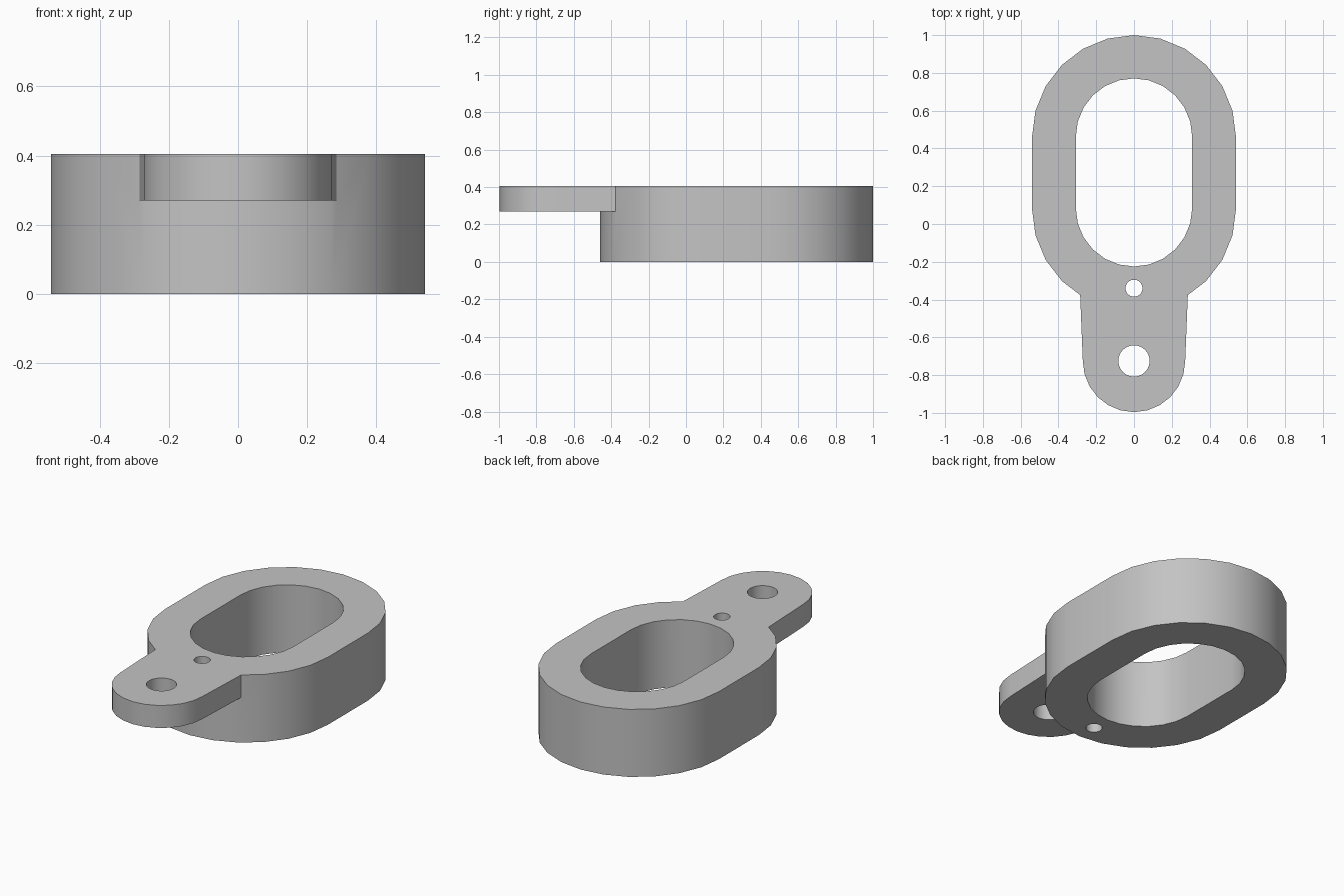
import bpy, bmesh
from math import sin, cos, pi

cube = bpy.data.objects.get("Cube")
if cube:
    bpy.data.objects.remove(cube, do_unlink=True)

TOP = 0.405
TAB_BOTTOM = 0.27
HOLE_Y = -0.725

grey = bpy.data.materials.new("plain grey")
grey.use_nodes = True
colour = (0.55, 0.55, 0.55, 1)
grey.diffuse_color = colour
grey.node_tree.nodes["Principled BSDF"].inputs["Base Color"].default_value = colour


def arc(radius, y, start, end, steps):
    """Points on an arc centred on x = 0."""
    angles = [start + (end - start) * i / steps for i in range(steps + 1)]
    return [(radius * cos(a), y + radius * sin(a)) for a in angles]


def slot(radius, back, front):
    """Outline with two straight sides and half-round ends."""
    return arc(radius, back, 0, pi, 12) + arc(radius, front, pi, 2 * pi, 12)


def prism(name, outline, bottom, top):
    bm = bmesh.new()
    base = bm.faces.new([bm.verts.new((x, y, bottom)) for x, y in outline])
    extruded = bmesh.ops.extrude_face_region(bm, geom=[base])["geom"]
    verts = [v for v in extruded if isinstance(v, bmesh.types.BMVert)]
    bmesh.ops.translate(bm, verts=verts, vec=(0, 0, top - bottom))
    bmesh.ops.recalc_face_normals(bm, faces=bm.faces)
    mesh = bpy.data.meshes.new(name)
    bm.to_mesh(mesh)
    bm.free()
    mesh.materials.append(grey)
    obj = bpy.data.objects.new(name, mesh)
    bpy.context.collection.objects.link(obj)
    return obj


def combine(target, other, operation):
    """Apply a boolean and discard its helper."""
    mod = target.modifiers.new(operation.title(), "BOOLEAN")
    mod.operation = operation
    mod.solver = "EXACT"
    mod.object = other
    bpy.context.view_layer.objects.active = target
    bpy.ops.object.modifier_apply(modifier=mod.name)
    bpy.data.objects.remove(other, do_unlink=True)


# Thick oval ring and its thin, round-ended mounting tab
body = prism("slotted_mounting_ring", slot(0.54, 0.46, 0.08), 0, TOP)
tab_outline = arc(0.271, HOLE_Y, pi, 2 * pi, 12) + [(0.294, -0.15), (-0.294, -0.15)]
combine(body, prism("mounting_tab", tab_outline, TAB_BOTTOM, TOP), "UNION")

# Oval opening, small pin hole and screw hole, all right through
cutters = {
    "oval_opening": slot(0.308, 0.463, 0.083),
    "pin_hole": arc(0.045, -0.34, 0, 2 * pi, 24)[:-1],
    "screw_hole": arc(0.083, HOLE_Y, 0, 2 * pi, 24)[:-1],
}
for name, outline in cutters.items():
    cutter = prism(name, outline, -0.1, TOP + 0.1)
    cutter.hide_render = True
    combine(body, cutter, "DIFFERENCE")

# Smooth round walls with crisp rims
bpy.ops.object.select_all(action="DESELECT")
body.select_set(True)
bpy.context.view_layer.objects.active = body
bpy.ops.object.shade_smooth_by_angle(angle=pi / 6)
